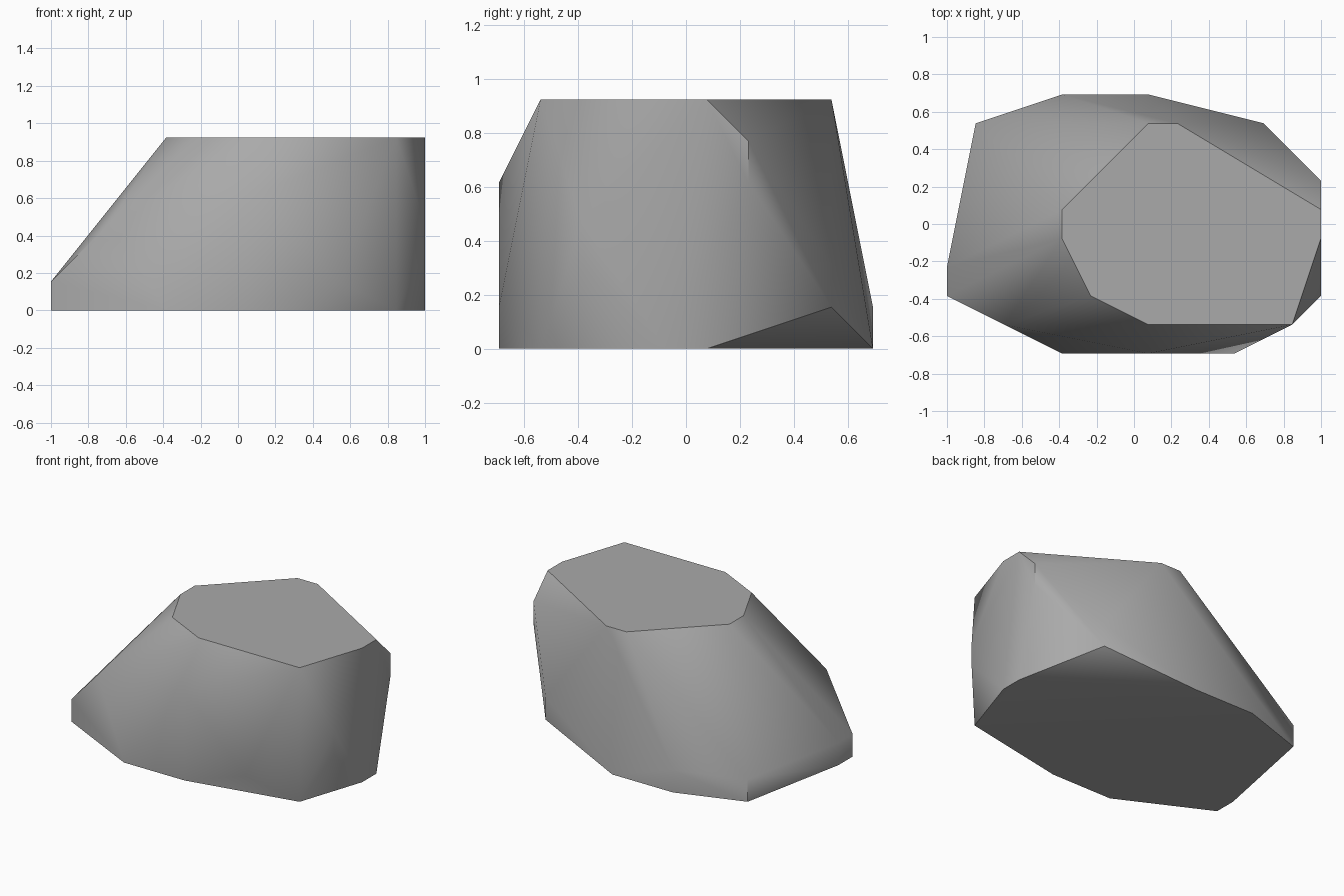
import bpy, bmesh, math

cube = bpy.data.objects.get("Cube")
if cube:
    bpy.data.objects.remove(cube, do_unlink=True)

STEP = 1 / 13  # the boulder is chiselled on a regular grid

# Outline of each level as (x, y) grid steps, keyed by height
levels = {
    0: [(-13, -5), (-13, -3), (-11, 7), (-5, 9), (1, 9), (13, 1),
        (13, -1), (11, -7), (1, -9), (-5, -9)],
    2: [(-13, -5), (-13, -3), (-11, 7), (-5, 9), (9, 7), (7, -9)],
    4: [(9, 7), (13, -5)],
    6: [(-9, -7), (13, -5)],
    8: [(13, 3), (1, -9)],
    10: [(13, 3)],
    12: [(-5, 1), (1, 7), (3, 7), (13, 1), (13, -1), (11, -7),
         (1, -7), (-3, -5), (-5, -1)],
}

stone = bpy.data.materials.new("grey stone")
stone.use_nodes = True
colour = (0.4, 0.4, 0.4, 1)
stone.diffuse_color = colour
stone.node_tree.nodes["Principled BSDF"].inputs["Base Color"].default_value = colour

# Boulder: faceted shell wrapped round the level outlines
bm = bmesh.new()
for z, outline in levels.items():
    for x, y in outline:
        bm.verts.new((x * STEP, y * STEP, z * STEP))
hull = bmesh.ops.convex_hull(bm, input=bm.verts[:])
loose = [v for v in bm.verts if not v.link_faces]
bmesh.ops.delete(bm, geom=loose, context="VERTS")
bmesh.ops.dissolve_limit(bm, angle_limit=math.radians(0.5),
                         verts=bm.verts[:], edges=bm.edges[:])
bmesh.ops.recalc_face_normals(bm, faces=bm.faces[:])
mesh = bpy.data.meshes.new("boulder")
bm.to_mesh(mesh)
bm.free()
mesh.materials.append(stone)
boulder = bpy.data.objects.new("boulder", mesh)
bpy.context.collection.objects.link(boulder)

# Soft shading across shallow facets, crisp along the steep ones
bpy.context.view_layer.objects.active = boulder
boulder.select_set(True)
bpy.ops.object.shade_smooth_by_angle(angle=math.radians(40))
